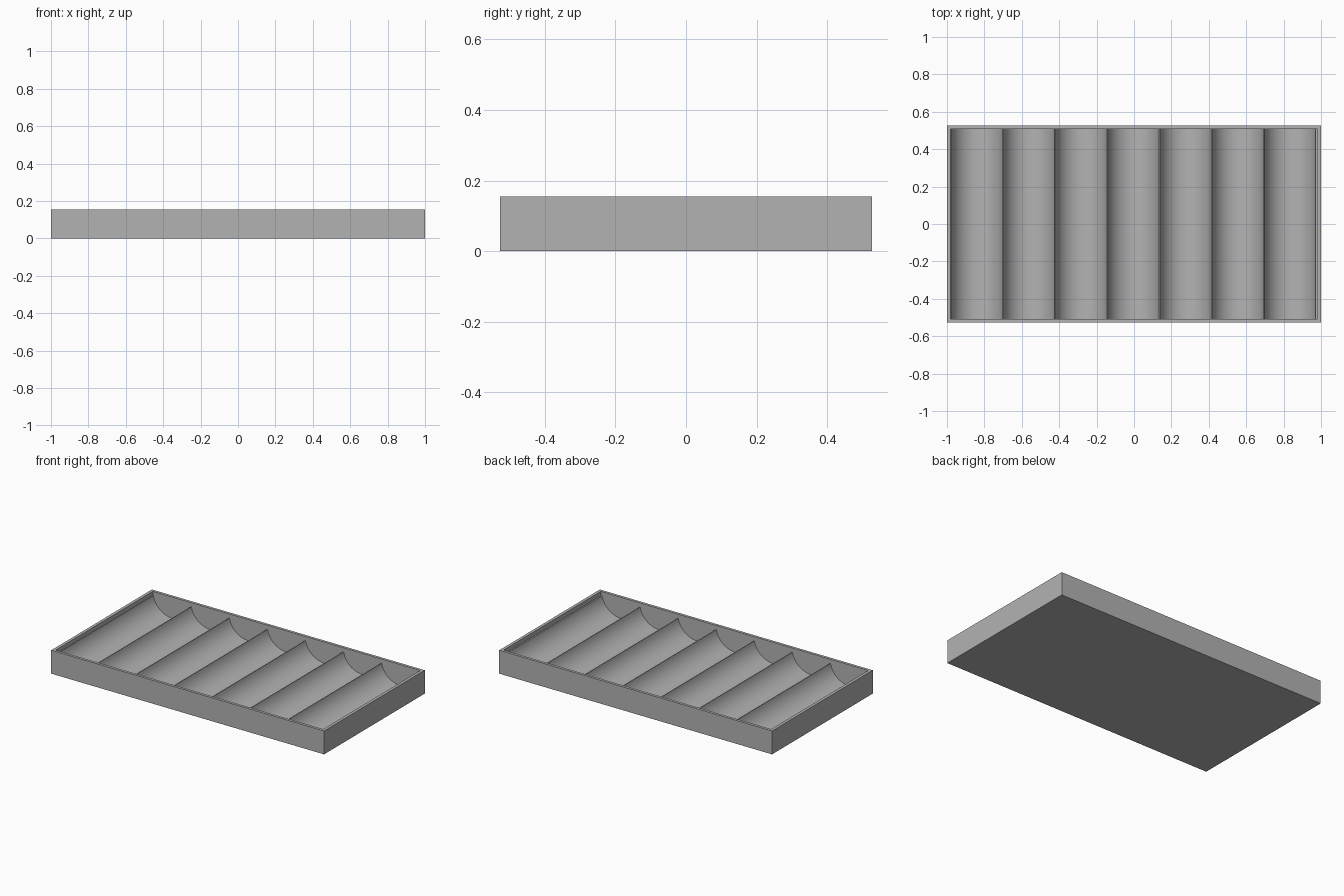
import bpy, bmesh, math

cube = bpy.data.objects.get("Cube")
if cube:
    bpy.data.objects.remove(cube, do_unlink=True)

# Overall sizes
HX, HY, HEIGHT = 1.0, 0.527, 0.155
WALL = 0.02
IX, IY = HX - WALL, HY - WALL + 0.002
RIDGE_Z = 0.127
TROUGHS, PITCH, FIRST = 7, 0.279, -0.84
RADIUS, SEGMENTS = 0.14, 28

grey = bpy.data.materials.new("plain grey")
grey.use_nodes = True
color = (0.45, 0.45, 0.45, 1)
grey.diffuse_color = color
grey.node_tree.nodes["Principled BSDF"].inputs["Base Color"].default_value = color


def floor_profile():
    """Row of round troughs with narrow flat ridges between them."""
    sweep = math.acos((HEIGHT - RIDGE_Z) / RADIUS)
    points = [(-IX, RIDGE_Z)]
    for i in range(TROUGHS):
        center = FIRST + i * PITCH
        for s in range(SEGMENTS + 1):
            a = sweep * (2 * s / SEGMENTS - 1)
            points.append((center + RADIUS * math.sin(a),
                           HEIGHT - RADIUS * math.cos(a)))
    return points + [(IX, RIDGE_Z)]


bm = bmesh.new()


def ring(x, y, z):
    return [bm.verts.new((sx * x, sy * y, z))
            for sx, sy in ((-1, -1), (1, -1), (1, 1), (-1, 1))]


def bridge(lower, upper):
    for i in range(4):
        j = (i + 1) % 4
        bm.faces.new((lower[i], lower[j], upper[j], upper[i]))


# Outer walls, underside and rim
base = ring(HX, HY, 0)
rim = ring(HX, HY, HEIGHT)
lip = ring(IX, IY, HEIGHT)
bm.faces.new(base[::-1])
bridge(base, rim)
bridge(rim, lip)

# Troughed floor
profile = floor_profile()
front = [bm.verts.new((x, -IY, z)) for x, z in profile]
back = [bm.verts.new((x, IY, z)) for x, z in profile]
for i in range(len(profile) - 1):
    bm.faces.new((front[i], front[i + 1], back[i + 1], back[i]))

# Inner walls following the trough ends
bm.faces.new(front + [lip[1], lip[0]])
bm.faces.new(back + [lip[2], lip[3]])
bm.faces.new((front[0], back[0], lip[3], lip[0]))
bm.faces.new((front[-1], back[-1], lip[2], lip[1]))
bmesh.ops.recalc_face_normals(bm, faces=bm.faces)

mesh = bpy.data.meshes.new("troughed_tray")
bm.to_mesh(mesh)
bm.free()
mesh.materials.append(grey)
tray = bpy.data.objects.new("troughed_tray", mesh)
bpy.context.collection.objects.link(tray)

bpy.ops.object.select_all(action="DESELECT")
tray.select_set(True)
bpy.context.view_layer.objects.active = tray
bpy.ops.object.shade_smooth_by_angle(angle=math.radians(30))
